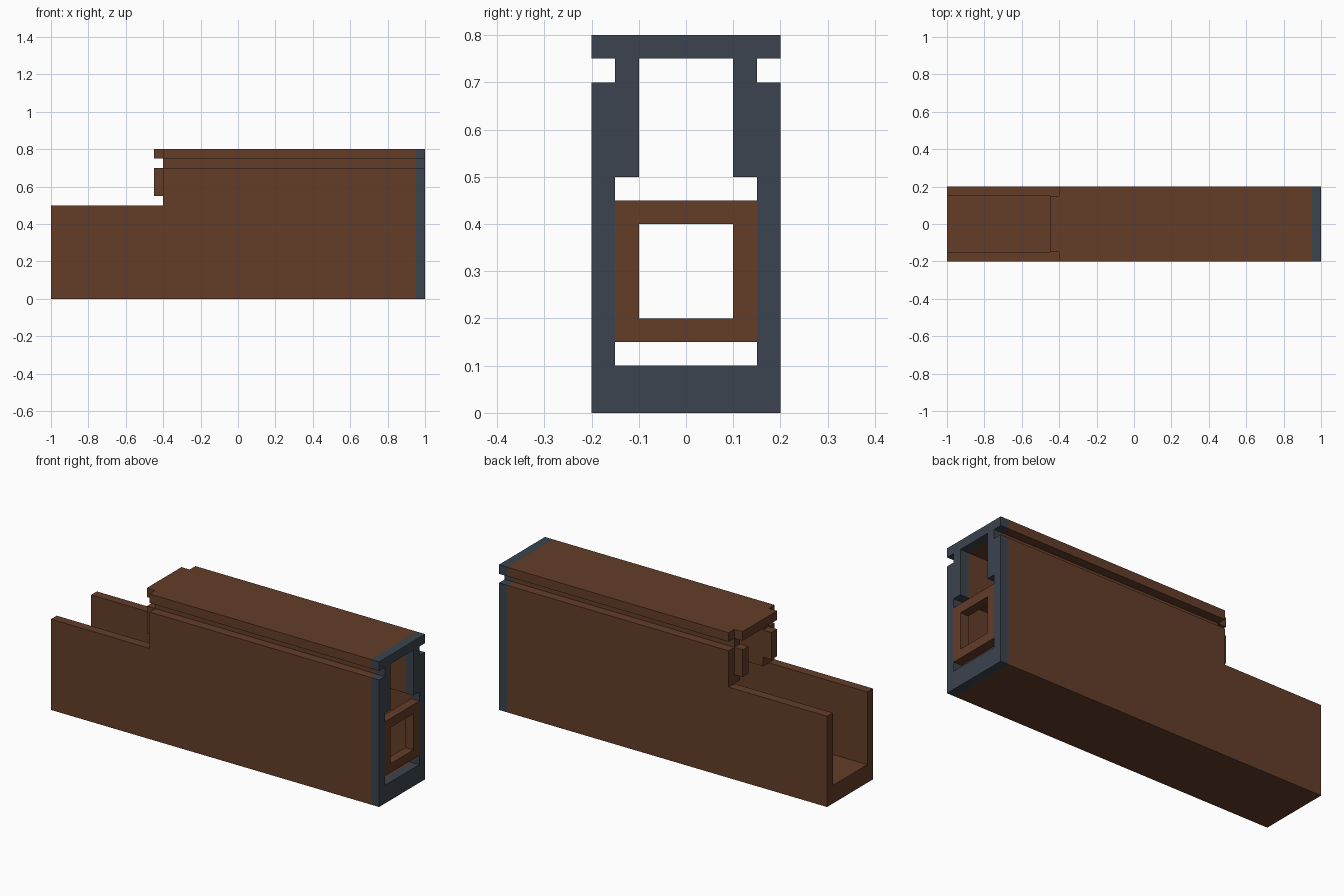
import bpy, bmesh

if "Cube" in bpy.data.objects:
    bpy.data.objects.remove(bpy.data.objects["Cube"])


def material(name, color):
    m = bpy.data.materials.new(name)
    m.diffuse_color = (*color, 1)
    m.use_nodes = True
    m.node_tree.nodes["Principled BSDF"].inputs["Base Color"].default_value = m.diffuse_color
    return m


BROWN = material("brown", (0.125, 0.047, 0.022))
SLATE = material("slate", (0.045, 0.057, 0.077))


def extrude_half(name, half, x0, x1, mat):
    """Extrude a (y, z) half profile along x and mirror it across y = 0."""
    bm = bmesh.new()
    face = bm.faces.new([bm.verts.new((x0, y, z)) for y, z in half])
    out = bmesh.ops.extrude_face_region(bm, geom=[face], use_keep_orig=True)
    moved = [g for g in out["geom"] if isinstance(g, bmesh.types.BMVert)]
    bmesh.ops.translate(bm, verts=moved, vec=(x1 - x0, 0, 0))
    bmesh.ops.recalc_face_normals(bm, faces=bm.faces)
    # Leave the mirror plane open so the halves join cleanly
    seam = [f for f in bm.faces if all(abs(v.co.y) < 1e-5 for v in f.verts)]
    bmesh.ops.delete(bm, geom=seam, context='FACES')
    mesh = bpy.data.meshes.new(name)
    bm.to_mesh(mesh)
    bm.free()
    mesh.materials.append(mat)
    ob = bpy.data.objects.new(name, mesh)
    bpy.context.collection.objects.link(ob)
    mod = ob.modifiers.new("mirror", 'MIRROR')
    mod.use_axis = (False, True, False)
    return ob


def rect(y0, y1, z0, z1):
    return [(y0, z0), (y1, z0), (y1, z1), (y0, z1)]


# Grooved hollow section shared by the housing and the end frame
section = [(0, 0), (.2, 0), (.2, .7), (.15, .7), (.15, .75), (.2, .75), (.2, .8),
           (0, .8), (0, .75), (.1, .75), (.1, .5), (.15, .5), (.15, .1), (0, .1)]
extrude_half("housing", section, -.4, .95, BROWN)
extrude_half("end_frame", section, .95, 1, SLATE)

# Open channel at the low end
channel = [(0, 0), (.2, 0), (.2, .5), (.15, .5), (.15, .1), (0, .1)]
extrude_half("channel", channel, -1, -.4, BROWN)

# Lip and posts that carry the groove around the step
extrude_half("top_lip", rect(0, .15, .75, .8), -.45, -.4, BROWN)
extrude_half("step_posts", rect(.1, .15, .55, .7), -.45, -.4, BROWN)

# Square ring set flush in the end frame
ring = [(0, .15), (.15, .15), (.15, .45), (0, .45), (0, .4), (.1, .4), (.1, .2), (0, .2)]
extrude_half("square_ring", ring, .95, 1, BROWN)
